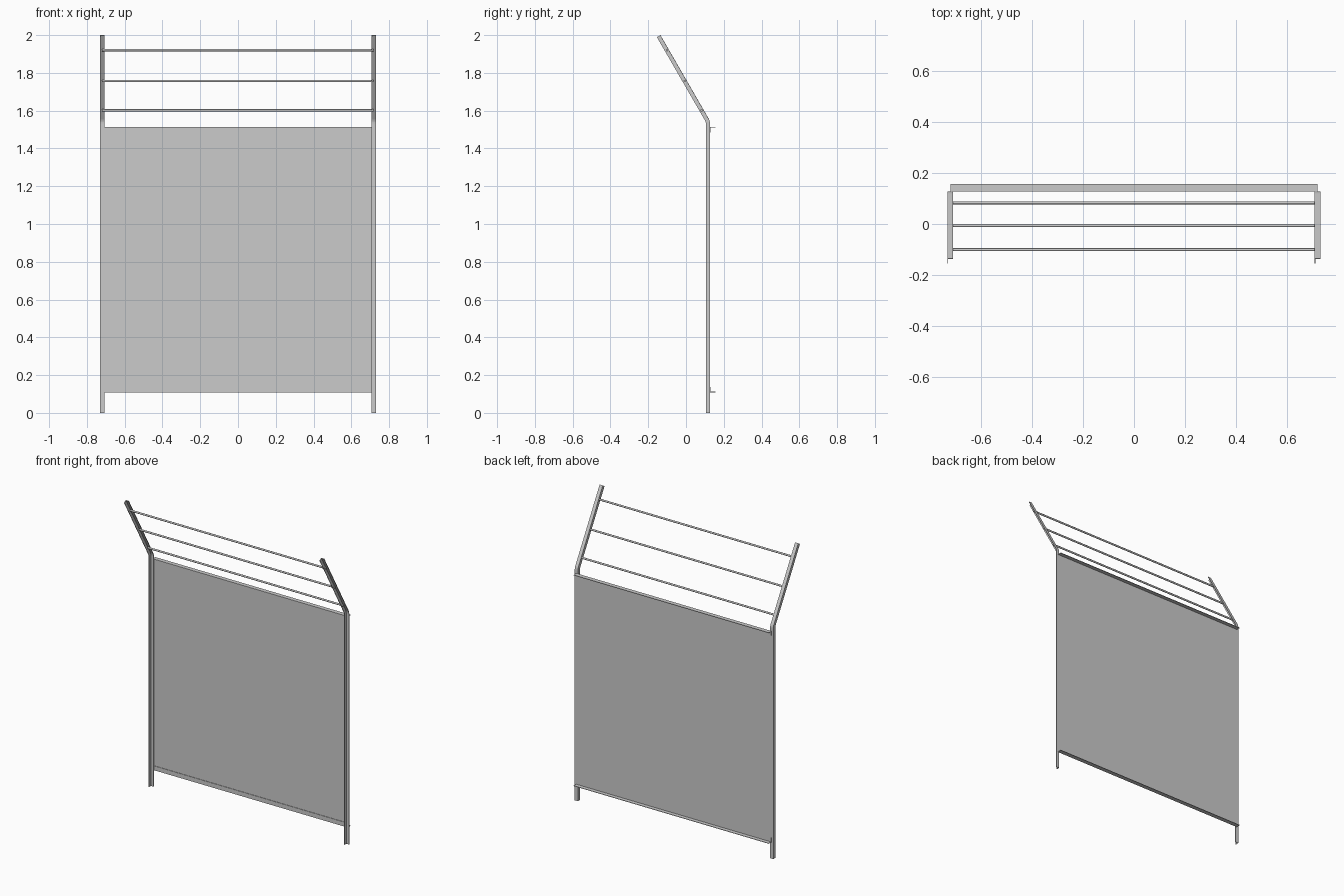
import bpy, bmesh, math

if "Cube" in bpy.data.objects:
    bpy.data.objects.remove(bpy.data.objects["Cube"])

T = 0.003          # steel thickness
W = 0.023          # leg width of the post angle
BACK = 0.127       # y of the back face of the posts
LEAN = math.radians(30)


def mesh_object(name, bm):
    bmesh.ops.recalc_face_normals(bm, faces=bm.faces)
    mesh = bpy.data.meshes.new(name)
    bm.to_mesh(mesh)
    bm.free()
    obj = bpy.data.objects.new(name, mesh)
    bpy.context.collection.objects.link(obj)
    return obj


def loft(name, rings):
    """Join closed rings of points into a capped solid."""
    bm = bmesh.new()
    vs = [[bm.verts.new(p) for p in ring] for ring in rings]
    n = len(vs[0])
    for a, b in zip(vs, vs[1:]):
        for i in range(n):
            j = (i + 1) % n
            bm.faces.new((a[i], a[j], b[j], b[i]))
    bm.faces.new(vs[0])
    bm.faces.new(vs[-1])
    return mesh_object(name, bm)


def bar(name, profile, x0, x1):
    """Extrude a (y, z) profile along x."""
    return loft(name, [[(x, y, z) for y, z in profile] for x in (x0, x1)])


# Posts: L-section swept up, round the bend and out over the front
R = 0.05
bend_z = 1.546 - R * math.tan(LEAN / 2)
stations = [(BACK, 0.0, 0.0)]
for k in range(4):
    a = LEAN * k / 3
    stations.append((BACK - R + R * math.cos(a), bend_z + R * math.sin(a), a))
by, bz, _ = stations[-1]
stations.append((by - (2.0 - bz) * math.tan(LEAN), 2.0, LEAN))

# section as (x across, depth towards the front)
section = [(0, 0), (W, 0), (W, T), (T, T), (T, W - 0.001), (0, W - 0.001)]
for side, x0 in (("left", -0.731), ("right", 0.707)):
    rings = [[(x0 + u, y - d * math.cos(a), z - d * math.sin(a))
              for u, d in section] for y, z, a in stations]
    loft(side + "_post", rings)

# Cross rods between the leaning arms
for i, z in enumerate((1.602, 1.757, 1.92)):
    y = 0.083 - (z - 1.602) * math.tan(LEAN)
    r = 0.006
    circle = [(y + r * math.cos(math.tau * k / 12), z + r * math.sin(math.tau * k / 12))
              for k in range(12)]
    rod = bar(f"cross_rod_{i + 1}", circle, -0.721, 0.718)
    for p in rod.data.polygons:
        p.use_smooth = len(p.vertices) == 4

# Angle rails behind the posts, legs turned towards the panel middle
for name, z, s in (("top_rail", 1.513, -1), ("bottom_rail", 0.109, 1)):
    h = 0.029
    bar(name, [(BACK, z), (BACK + h, z), (BACK + h, z + s * T),
               (BACK + T, z + s * T), (BACK + T, z + s * h), (BACK, z + s * h)],
        -0.718, 0.718)

# Thin infill sheet behind the rail legs
bm = bmesh.new()
y = BACK + T + 0.0005
bm.faces.new([bm.verts.new((x, y, z)) for x, z in
              ((-0.718, 0.112), (0.718, 0.112), (0.718, 1.51), (-0.718, 1.51))])
mesh_object("infill_sheet", bm)
